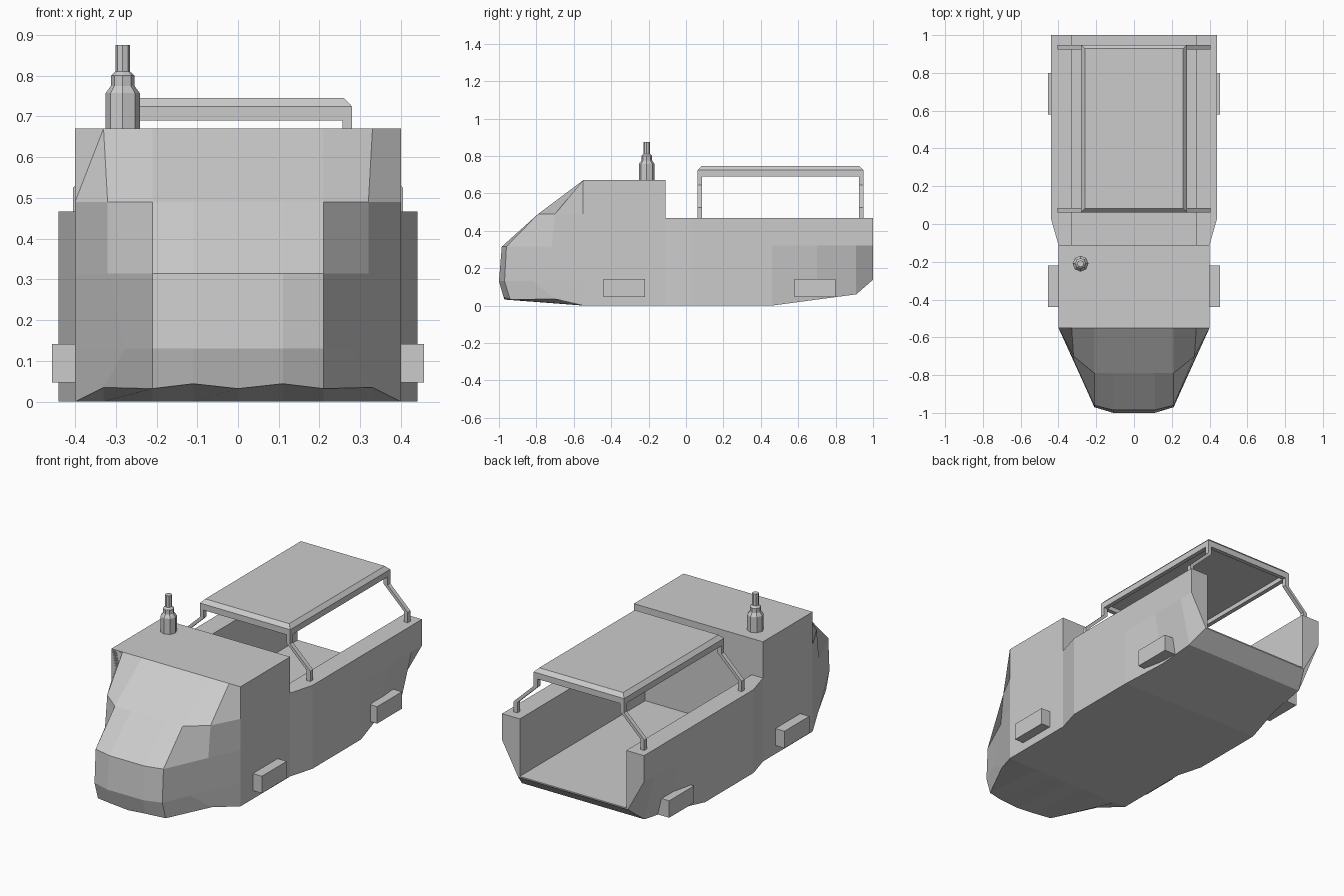
import bpy, bmesh
from mathutils import Vector

if "Cube" in bpy.data.objects:
    bpy.data.objects.remove(bpy.data.objects["Cube"], do_unlink=True)

grey = bpy.data.materials.new("plain_grey")
grey.use_nodes = True
grey.diffuse_color = (0.6, 0.6, 0.6, 1)
grey.node_tree.nodes["Principled BSDF"].inputs["Base Color"].default_value = (0.6, 0.6, 0.6, 1)


def finish(name, bm):
    bmesh.ops.remove_doubles(bm, verts=bm.verts, dist=0.0005)
    bmesh.ops.recalc_face_normals(bm, faces=bm.faces)
    mesh = bpy.data.meshes.new(name)
    bm.to_mesh(mesh)
    bm.free()
    mesh.materials.append(grey)
    obj = bpy.data.objects.new(name, mesh)
    bpy.context.collection.objects.link(obj)
    return obj


def loft(name, rings, closed=True, caps=True):
    """Skin a row of cross-sections with equal point counts."""
    bm = bmesh.new()
    rows = [[bm.verts.new(p) for p in ring] for ring in rings]
    n = len(rows[0])
    for a, b in zip(rows, rows[1:]):
        for i in range(n if closed else n - 1):
            j = (i + 1) % n
            bm.faces.new((a[i], a[j], b[j], b[i]))
    if caps:
        bm.faces.new(rows[0])
        bm.faces.new(rows[-1])
    return finish(name, bm)


def box(name, lo, hi):
    ring = [(lo[0], lo[1]), (hi[0], lo[1]), (hi[0], hi[1]), (lo[0], hi[1])]
    return loft(name, [[(x, y, z) for x, y in ring] for z in (lo[2], hi[2])])


def mirrored(half):
    """Extend a half row ending on the centre line to the other side."""
    return half + [(-x, y, z) for x, y, z in reversed(half[:-1])]


# Cab
box("cab", (-0.4, -0.55, 0), (0.4, -0.11, 0.67))

# Faceted nose: rows from the roof edge down to the underside
def row(z, points):
    return mirrored([(x, y, z) for x, y in points])

nose = [
    row(0.67, [(0.4, -0.55), (0.33, -0.55), (0.21, -0.55), (0.11, -0.55), (0, -0.55)]),
    row(0.49, [(0.4, -0.55), (0.32, -0.70), (0.21, -0.79), (0.11, -0.79), (0, -0.79)]),
    row(0.315, [(0.4, -0.55), (0.32, -0.72), (0.21, -0.96), (0.11, -0.985), (0, -0.985)]),
    row(0.13, [(0.4, -0.55), (0.277, -0.82), (0.21, -0.97), (0.11, -1), (0, -1)]),
    mirrored([(0.4, -0.55, 0), (0.33, -0.7, 0.035), (0.21, -0.94, 0.032),
              (0.11, -0.975, 0.044), (0, -0.97, 0.032)]),
    row(0, [(0.4, -0.55), (0.33, -0.55), (0.21, -0.55), (0.11, -0.55), (0, -0.55)]),
]
loft("nose", nose, closed=False, caps=False)

# Open cargo bed: U-shaped section swept along y (side x, bottom x, bottom z)
stations = [(-0.11, 0.4, 0.4, 0), (0.03, 0.44, 0.44, 0), (0.46, 0.44, 0.44, 0),
            (0.7, 0.44, 0.39, 0.032), (0.91, 0.44, 0.38, 0.06), (1, 0.44, 0.34, 0.138)]
sections = []
for y, side, low, z in stations:
    half = [(0.33, y, 0.145), (0.33, y, 0.467), (side, y, 0.467), (side, y, 0.32), (low, y, z)]
    sections.append(half + [(-x, y, h) for x, y, h in reversed(half)])
loft("cargo_bed", sections)

# Side steps
for s, side in ((1, "left"), (-1, "right")):
    for y, place in ((-0.33, "front"), (0.69, "rear")):
        a, b = sorted((s * 0.3, s * 0.456))
        box(f"{place}_{side}_step", (a, y - 0.11, 0.047), (b, y + 0.11, 0.142))

# Canopy panel with bevelled top edge
def rect(hx, y0, y1, z):
    return [(-hx, y0, z), (hx, y0, z), (hx, y1, z), (-hx, y1, z)]

loft("canopy_panel", [rect(0.28, 0.062, 0.948, 0.715), rect(0.28, 0.062, 0.948, 0.724),
                      rect(0.26, 0.082, 0.928, 0.745)])

# Canopy rim beams
for s, side in ((1, "left"), (-1, "right")):
    a, b = sorted((s * 0.256, s * 0.28))
    box(f"{side}_canopy_beam", (a, 0.062, 0.69), (b, 0.948, 0.716))
for y, place in ((0.062, "front"), (0.924, "rear")):
    box(f"{place}_canopy_beam", (-0.256, y, 0.69), (0.256, y + 0.024, 0.716))

# Cranked canopy posts
crank = [(0.256, 0.28, 0.692), (0.256, 0.28, 0.645), (0.381, 0.405, 0.525), (0.381, 0.405, 0.46)]
for s, side in ((1, "left"), (-1, "right")):
    for y, place in ((0.062, "front"), (0.924, "rear")):
        loft(f"{place}_{side}_post",
             [[(s * a, y, z), (s * b, y, z), (s * b, y + 0.024, z), (s * a, y + 0.024, z)]
              for a, b, z in crank])

# Stepped mast on the cab roof
bm = bmesh.new()
outline = [(0, 0.66), (0.042, 0.66), (0.042, 0.757), (0.029, 0.775), (0.029, 0.8),
           (0.018, 0.81), (0.018, 0.875), (0, 0.875)]
verts = [bm.verts.new((-0.283 + r, -0.21, z)) for r, z in outline]
edges = [bm.edges.new(pair) for pair in zip(verts, verts[1:])]
bmesh.ops.spin(bm, geom=verts + edges, cent=Vector((-0.283, -0.21, 0)), axis=(0, 0, 1),
               angle=6.2831853, steps=8)
finish("roof_mast", bm)
